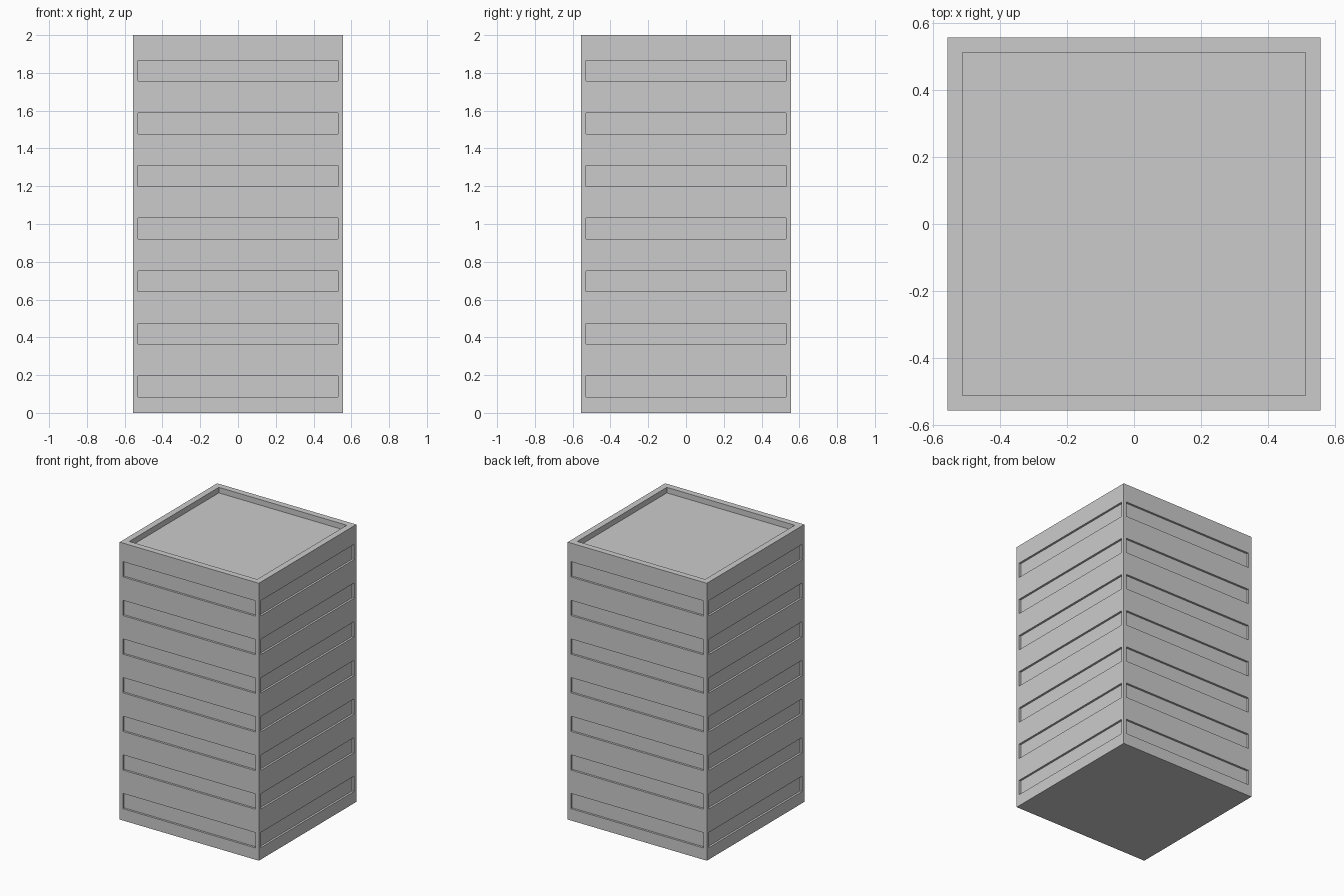
import bpy, bmesh
from mathutils import Matrix
from math import pi

if "Cube" in bpy.data.objects:
    bpy.data.objects.remove(bpy.data.objects["Cube"])

H, W = 2.0, 0.555          # height, half width
RIM, ROOF = 0.51, 1.96     # parapet inner half width, roof level
EDGE, DEPTH = 0.53, 0.015  # window band half width, recess depth
FLOORS, PITCH, TOP, BAND = 7, 0.2785, 0.195, 0.11

bm = bmesh.new()


def quad(pts, m=Matrix()):
    bm.faces.new([bm.verts.new(m @ Matrix.Translation(p).translation) for p in pts])


def ring(outer, inner, m=Matrix()):
    # four quads joining two loops of four points
    for i in range(4):
        j = (i + 1) % 4
        quad([outer[i], outer[j], inner[j], inner[i]], m)


def square(r, z):
    return [(-r, -r, z), (r, -r, z), (r, r, z), (-r, r, z)]


def panel(x, y, z0, z1):
    return [(-x, y, z0), (x, y, z0), (x, y, z1), (-x, y, z1)]


# Four facades, each with recessed window bands
for k in range(4):
    m = Matrix.Rotation(k * pi / 2, 4, 'Z')
    for f in range(FLOORS):
        t = TOP + f * PITCH
        lo = 0 if f == 0 else t - PITCH + 0.03
        hi = H if f == FLOORS - 1 else t + 0.03
        opening = panel(EDGE, -W, t - BAND, t)
        back = panel(EDGE, -W + DEPTH, t - BAND, t)
        ring(panel(W, -W, lo, hi), opening, m)
        ring(opening, back, m)
        quad(back, m)

# Parapet, sunken roof and base
ring(square(W, H), square(RIM, H))
ring(square(RIM, H), square(RIM, ROOF))
quad(square(RIM, ROOF))
quad(square(W, 0)[::-1])

bmesh.ops.remove_doubles(bm, verts=bm.verts, dist=1e-4)
bmesh.ops.recalc_face_normals(bm, faces=bm.faces)
mesh = bpy.data.meshes.new("office_tower")
bm.to_mesh(mesh)
bm.free()
tower = bpy.data.objects.new("office_tower", mesh)
bpy.context.collection.objects.link(tower)
